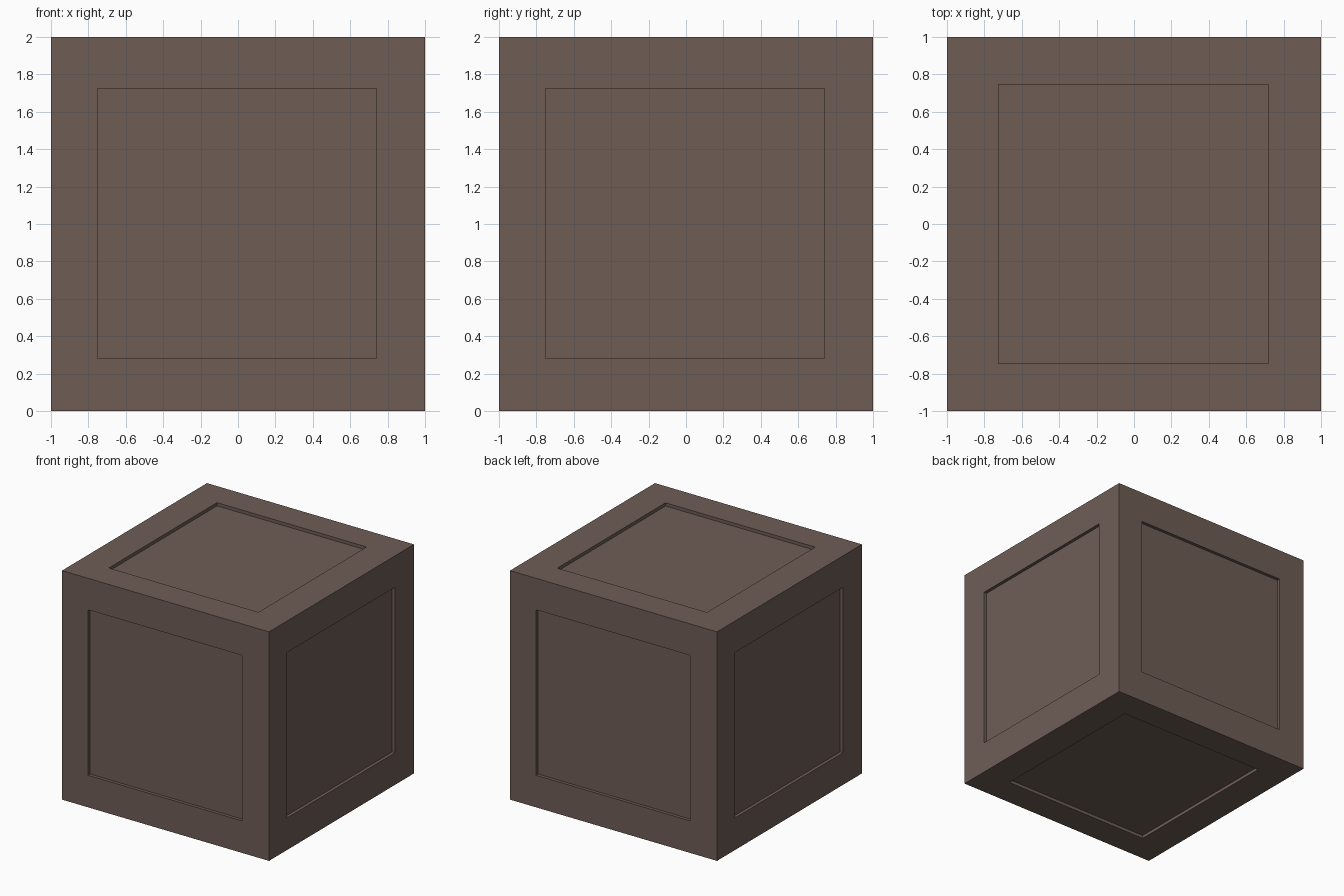
import bpy, bmesh
from mathutils import Vector

if "Cube" in bpy.data.objects:
    bpy.data.objects.remove(bpy.data.objects["Cube"])

DEPTH = 0.028
SIDE = (-0.75, 0.74, -0.72, 0.725)   # panel left, right, bottom, top on the four walls
CAP = (-0.725, 0.72, -0.746, 0.746)  # panel on top and bottom

# Crate body: a plain cube
bm = bmesh.new()
bmesh.ops.create_cube(bm, size=2)

# Recessed panel on every face: inset, fit to its rectangle, push inwards
for f in list(bm.faces):
    f.normal_update()
    n = f.normal.copy()
    cap = abs(n.z) > 0.5
    up = Vector((0, 1, 0)) if cap else Vector((0, 0, 1))
    right = up.cross(n)
    l, r, b, t = CAP if cap else SIDE
    bmesh.ops.inset_individual(bm, faces=[f], thickness=0.25)
    for v in f.verts:
        a = r if v.co.dot(right) > 0 else l
        c = t if v.co.dot(up) > 0 else b
        v.co = n + right * a + up * c
    f.normal_update()
    bmesh.ops.inset_individual(bm, faces=[f], thickness=0, depth=-DEPTH)
    for v in f.verts:
        v.co += n * (1 - DEPTH - v.co.dot(n))

bmesh.ops.translate(bm, verts=bm.verts, vec=(0, 0, 1))
bmesh.ops.recalc_face_normals(bm, faces=bm.faces)
mesh = bpy.data.meshes.new("crate")
bm.to_mesh(mesh)
bm.free()

# Single brown colour
mat = bpy.data.materials.new("dull brown")
mat.diffuse_color = (0.156, 0.109, 0.091, 1)
mat.use_nodes = True
mat.node_tree.nodes["Principled BSDF"].inputs["Base Color"].default_value = mat.diffuse_color
mesh.materials.append(mat)
bpy.context.collection.objects.link(bpy.data.objects.new("crate", mesh))
